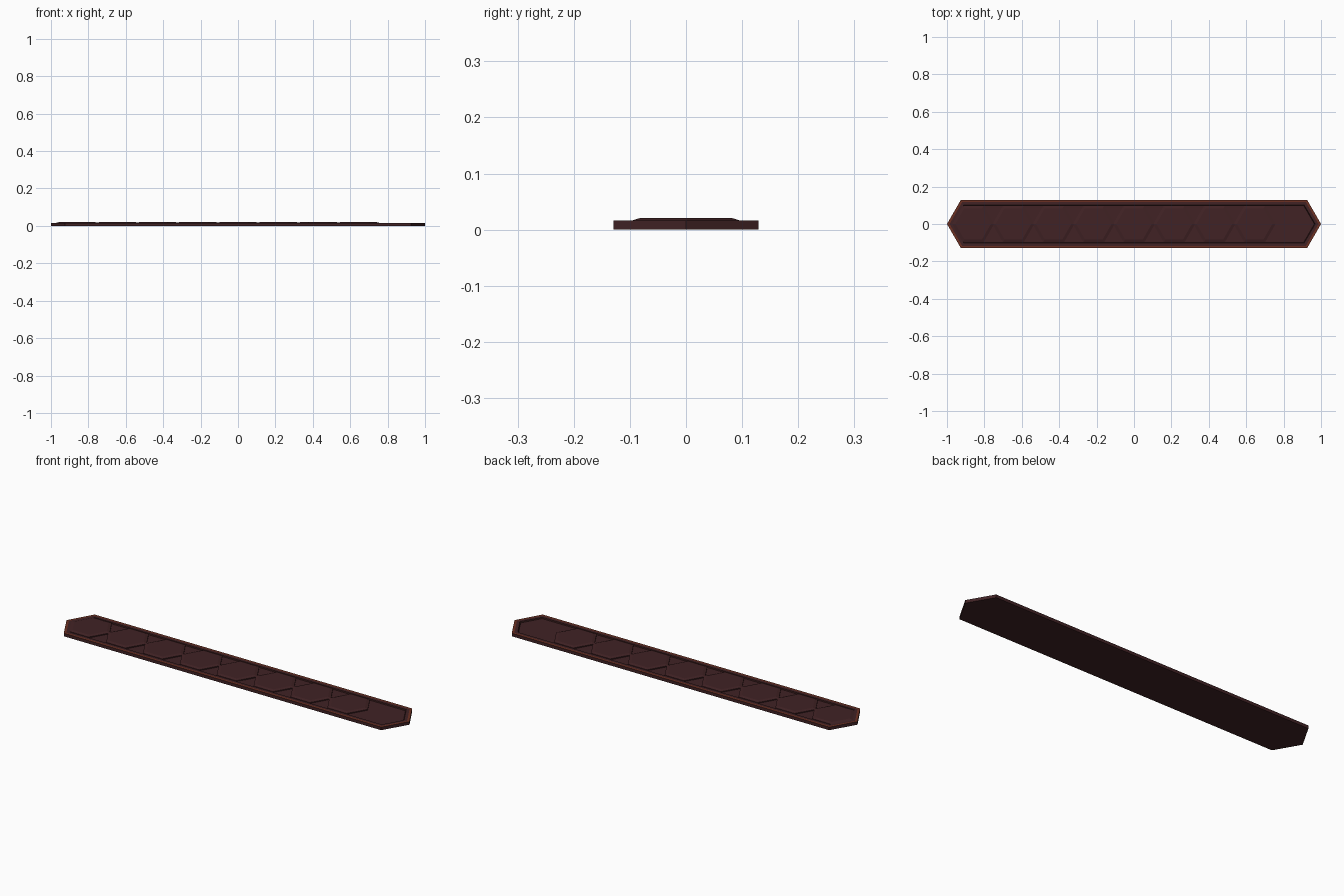
import bpy, math

if "Cube" in bpy.data.objects:
    bpy.data.objects.remove(bpy.data.objects["Cube"])

def mat(name, rgb):
    m = bpy.data.materials.new(name)
    m.diffuse_color = (*rgb, 1)
    m.use_nodes = True
    m.node_tree.nodes["Principled BSDF"].inputs["Base Color"].default_value = m.diffuse_color
    return m

BROWN = mat("dark_brown", (0.052, 0.016, 0.018))
RUST = mat("rust_edge", (0.15, 0.030, 0.016))
GROOVE = mat("deep_brown", (0.026, 0.008, 0.008))
S30 = math.tan(math.radians(30))

def outline(inset, z):
    """Long hexagon, inset evenly from the outer edge."""
    h = 0.129 - inset
    tip = 1 - inset / math.cos(math.radians(30))
    c = tip - h * S30
    return [(tip, 0, z), (c, h, z), (-c, h, z), (-tip, 0, z), (-c, -h, z), (c, -h, z)]

def hexagon(r, z, cx):
    return [(cx + r * math.cos(math.radians(60 * i)), r * math.sin(math.radians(60 * i)), z)
            for i in range(6)]

def loft(name, rings, mats, bands, cap):
    """Join six-sided rings; bands give the material of each strip."""
    verts = [v for r in rings for v in r]
    faces, idx = [tuple(range(5, -1, -1))], [0]
    for k in range(len(rings) - 1):
        for i in range(6):
            j = (i + 1) % 6
            faces.append((k*6 + i, k*6 + j, k*6 + 6 + j, k*6 + 6 + i))
            idx.append(bands[k])
    n = (len(rings) - 1) * 6
    faces.append(tuple(range(n, n + 6)))
    idx.append(cap)
    me = bpy.data.meshes.new(name)
    me.from_pydata(verts, [], faces)
    for m in mats:
        me.materials.append(m)
    for p, i in zip(me.polygons, idx):
        p.material_index = i
    ob = bpy.data.objects.new(name, me)
    bpy.context.collection.objects.link(ob)
    return ob

# tray: outer wall, rust edge strip, inner rim, recess wall, floor
loft("tray",
     [outline(0, 0), outline(0, 0.016), outline(0.012, 0.016),
      outline(0.027, 0.016), outline(0.031, 0.011)],
     [BROWN, RUST, GROOVE], [0, 1, 0, 2], 0)

# eight raised bevelled tiles, last slot left empty
for i in range(8):
    cx = -0.86 + 0.215 * i
    loft(f"hex_tile_{i + 1}",
         [hexagon(0.112, 0.0105, cx), hexagon(0.112, 0.016, cx), hexagon(0.095, 0.0205, cx)],
         [BROWN], [0, 0], 0)
